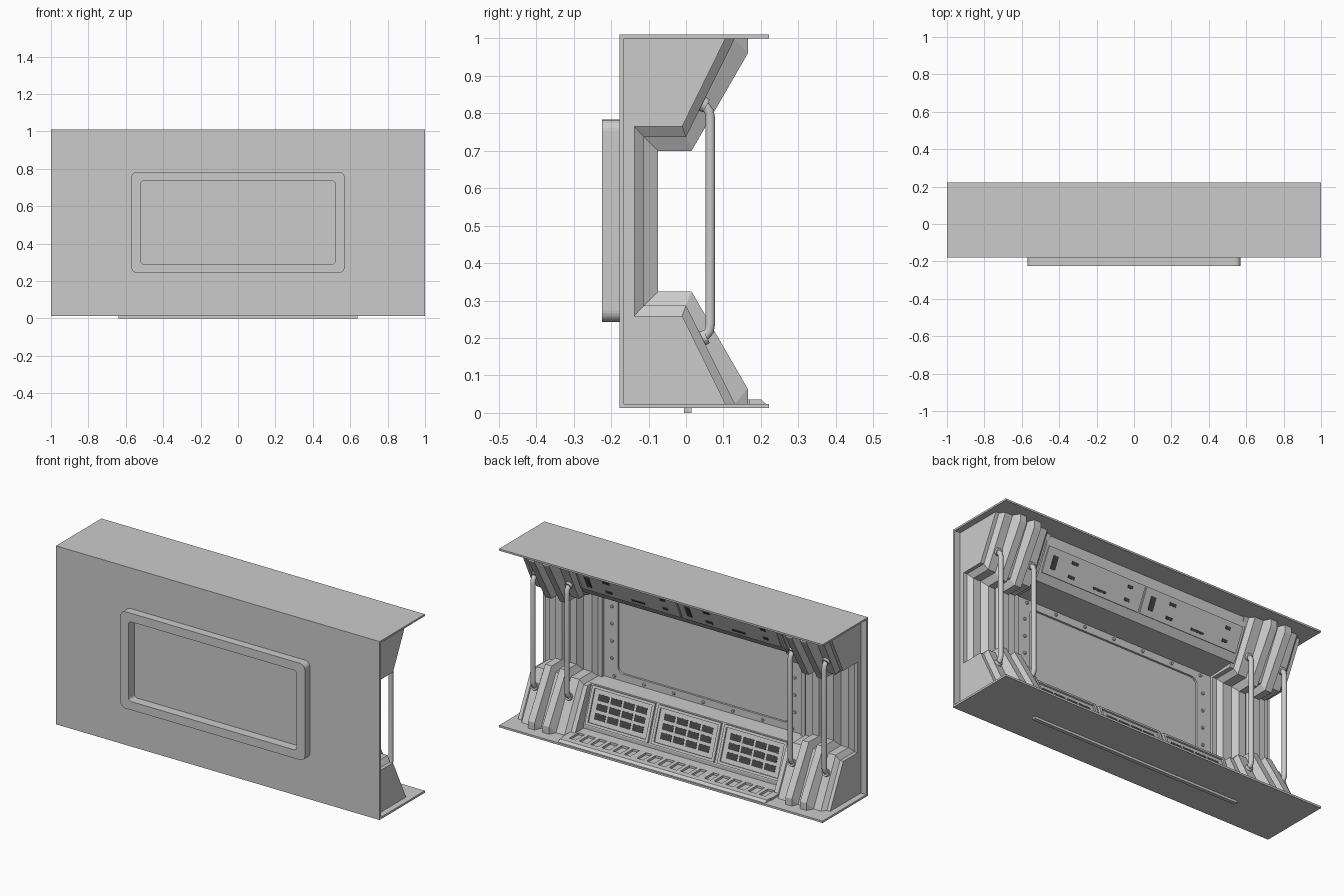
import bpy, bmesh, math
from mathutils import Vector, Matrix

if "Cube" in bpy.data.objects:
    bpy.data.objects.remove(bpy.data.objects["Cube"])

dark = bpy.data.materials.new("dark_slot")
dark.diffuse_color = (0.06, 0.06, 0.06, 1)
dark.use_nodes = True
dark.node_tree.nodes["Principled BSDF"].inputs["Base Color"].default_value = dark.diffuse_color


def finish(name, bm, mat=None):
    bmesh.ops.recalc_face_normals(bm, faces=bm.faces)
    me = bpy.data.meshes.new(name)
    bm.to_mesh(me)
    bm.free()
    ob = bpy.data.objects.new(name, me)
    bpy.context.collection.objects.link(ob)
    if mat:
        me.materials.append(mat)
    return ob


def add_box(bm, x0, x1, y0, y1, z0, z1, frame=Matrix()):
    m = Matrix.Translation(((x0 + x1) / 2, (y0 + y1) / 2, (z0 + z1) / 2)) @ Matrix.Diagonal((x1 - x0, y1 - y0, z1 - z0, 1))
    bmesh.ops.create_cube(bm, size=1, matrix=frame @ m)


def box(name, *dims):
    bm = bmesh.new()
    add_box(bm, *dims)
    return finish(name, bm)


def loft(name, loops):
    """Skin a list of equal-length closed loops and cap both ends."""
    bm = bmesh.new()
    rows = [[bm.verts.new(p) for p in lp] for lp in loops]
    n = len(rows[0])
    for a, b in zip(rows, rows[1:]):
        for i in range(n):
            j = (i + 1) % n
            bm.faces.new((a[i], a[j], b[j], b[i]))
    bm.faces.new(rows[0])
    bm.faces.new(rows[-1][::-1])
    return finish(name, bm)


def prism(name, prof, x0, x1):
    return loft(name, [[(x, y, z) for y, z in prof] for x in (x0, x1)])


def rounded(hx, z0, z1, r, k=6):
    pts = []
    for cx, cz, a0 in ((hx - r, z1 - r, 0), (r - hx, z1 - r, 90), (r - hx, z0 + r, 180), (hx - r, z0 + r, 270)):
        for i in range(k + 1):
            a = math.radians(a0 + 90 * i / k)
            pts.append((cx + r * math.cos(a), cz + r * math.sin(a)))
    return pts


def ring(name, outer, inner, y0, y1):
    bm = bmesh.new()
    rows = [[bm.verts.new((x, y, z)) for x, z in lp]
            for lp, y in ((outer, y0), (outer, y1), (inner, y1), (inner, y0))]
    n = len(outer)
    for k in range(4):
        a, b = rows[k], rows[(k + 1) % 4]
        for i in range(n):
            j = (i + 1) % n
            bm.faces.new((a[i], a[j], b[j], b[i]))
    return finish(name, bm)


def slope_frame(a, b):
    """Local x along world x, y up the slope a->b, z along the outward normal (+y)."""
    v = Vector((0, b[0] - a[0], b[1] - a[1])).normalized()
    u = Vector((1, 0, 0))
    n = u.cross(v)
    if n.y < 0:
        u, n = -u, -n
    m = Matrix((u, v, n)).transposed().to_4x4()
    m.translation = (0, a[0], a[1])
    return m


# outer shell: front wall with opening, roof and floor
opening = rounded(0.52, 0.29, 0.735, 0.018)
ring("front_wall", rounded(1.0, 0.013, 1.01, 0.0005), opening, -0.178, -0.165)
box("roof_plate", -1, 1, -0.178, 0.222, 1.0, 1.01)
box("floor_plate", -1, 1, -0.178, 0.222, 0.013, 0.024)
box("floor_keel", -0.64, 0.64, -0.005, 0.015, 0, 0.02)

# window surround, pane and bolted inner plate
ring("window_frame", rounded(0.57, 0.243, 0.783, 0.03), opening, -0.224, -0.17)
box("window_pane", -0.55, 0.55, -0.172, -0.166, 0.26, 0.76)
ring("window_inner_plate", rounded(0.62, 0.25, 0.785, 0.004), rounded(0.53, 0.30, 0.735, 0.035), -0.167, -0.155)
spots = [(-0.55 + 1.1 * i / 6, z) for i in range(7) for z in (0.277, 0.757)]
spots += [(x, 0.277 + 0.096 * i) for i in range(1, 5) for x in (-0.565, 0.565)]
bm = bmesh.new()
for x, z in spots:
    bmesh.ops.create_cone(bm, cap_ends=True, segments=8, radius1=0.009, radius2=0.007, depth=0.01,
                          matrix=Matrix.Translation((x, -0.151, z)) @ Matrix.Rotation(-math.pi / 2, 4, 'X'))
finish("window_bolts", bm)

# corrugated side frames: three nested C profiles lofted along x
LEVEL = {1: (-0.138, -0.01, 0.765, 0.105, 0.999), 2: (-0.112, 0.0, 0.737, 0.13, 0.999),
         3: (-0.075, 0.015, 0.70, 0.165, 0.96)}


def c_profile(k):
    back, ys, zs, tip, zt = LEVEL[k]
    up = [(-0.166, 1.001), (tip, 1.001), (tip, zt), (ys, zs), (back, zs)]
    return up + [(y, 1.024 - z) for y, z in reversed(up)]


STEPS = [(0.965, 1), (0.945, 1), (0.925, 2), (0.88, 2), (0.86, 3), (0.82, 3), (0.805, 2), (0.785, 2),
         (0.77, 3), (0.73, 3), (0.712, 2), (0.66, 2), (0.64, 1), (0.615, 1)]
for s, side in ((-1, "left"), (1, "right")):
    loft(side + "_ribbed_frame", [[(s * x, y, z) for y, z in c_profile(k)] for x, k in STEPS])
    # grab bars with end collars
    for x, tag in ((0.9, "outer"), (0.69, "inner")):
        path = [(0.034, 0.828), (0.052, 0.818), (0.062, 0.805), (0.065, 0.785)]
        path += [(y, 1.024 - z) for y, z in reversed(path)]
        cu = bpy.data.curves.new("bar", 'CURVE')
        cu.dimensions = '3D'
        cu.bevel_depth = 0.0135
        cu.bevel_resolution = 3
        cu.use_fill_caps = True
        sp = cu.splines.new('POLY')
        sp.points.add(len(path) - 1)
        for p, (y, z) in zip(sp.points, path):
            p.co = (s * x, y, z, 1)
        ob = bpy.data.objects.new(f"{side}_{tag}_grab_bar", cu)
        bpy.context.collection.objects.link(ob)
        for q in cu.splines:
            q.use_smooth = True
        bm = bmesh.new()
        for z, d in ((0.824, -0.44), (0.2, 0.44)):
            rot = Vector((0, 0.9, d)).to_track_quat('Z', 'Y').to_matrix().to_4x4()
            bmesh.ops.create_cone(bm, cap_ends=True, segments=16, radius1=0.021, radius2=0.019, depth=0.018,
                                  matrix=Matrix.Translation((s * x, 0.047, z)) @ rot)
        finish(f"{side}_{tag}_bar_collars", bm)

# lower console with three vent panels
low_a, low_b = (0.025, 0.055), (-0.047, 0.26)
prism("lower_console", [(-0.166, 0.023), (-0.166, 0.26), low_b, low_a, (0.025, 0.023)], -0.63, 0.63)
f = slope_frame(low_a, low_b)
plates, slots = bmesh.new(), bmesh.new()
for cx in (-0.408, 0, 0.408):
    add_box(plates, cx - 0.18, cx + 0.18, 0.018, 0.2, -0.002, 0.004, f)
    for e in (-1, 1):
        add_box(plates, cx + e * 0.186 - 0.008, cx + e * 0.186 + 0.008, 0.006, 0.212, -0.002, 0.012, f)
    add_box(plates, cx - 0.18, cx + 0.18, 0.006, 0.02, -0.002, 0.012, f)
    add_box(plates, cx - 0.18, cx + 0.18, 0.198, 0.212, -0.002, 0.012, f)
    for i in range(4):
        for j in range(3):
            x, v = cx + (i - 1.5) * 0.078, 0.109 + (j - 1) * 0.049
            add_box(slots, x - 0.033, x + 0.033, v - 0.017, v + 0.017, 0, 0.0055, f)
finish("vent_panels", plates)
finish("vent_slots", slots, dark)

# upper console with two slanted panels and small fittings
up_a, up_b = (0.03, 0.82), (0.09, 0.95)
prism("upper_console", [(-0.166, 1.001), (-0.166, 0.775), (0.005, 0.785), up_a, up_b, (0.095, 1.001)], -0.63, 0.63)
f = slope_frame(up_a, up_b)
panels, fittings = bmesh.new(), bmesh.new()
for cx in (-0.31, 0.31):
    add_box(panels, cx - 0.305, cx + 0.305, -0.14, -0.003, -0.002, 0.006, f) if f[2][1] < 0 else \
        add_box(panels, cx - 0.305, cx + 0.305, 0.003, 0.14, -0.002, 0.006, f)
    for dx, v, w, h in ((-0.25, 0.07, 0.015, 0.035), (-0.13, 0.105, 0.02, 0.008), (-0.13, 0.035, 0.02, 0.008),
                        (0.05, 0.03, 0.04, 0.006), (0.22, 0.105, 0.015, 0.008), (0.22, 0.04, 0.015, 0.008)):
        add_box(fittings, cx + dx - w, cx + dx + w, v - h, v + h, 0, 0.009, f)
finish("overhead_panels", panels)
finish("overhead_fittings", fittings, dark)

# slatted step along the floor edge
prism("step_nosing", [(0.165, 0.023), (0.165, 0.036), (0.2, 0.036), (0.215, 0.023)], -0.64, 0.64)
box("step_rear_strip", -0.63, 0.63, 0.02, 0.085, 0.023, 0.036)
bm = bmesh.new()
for i in range(19):
    x, w = (i - 9) * 0.0695, 0.02 if i % 6 == 0 else 0.011
    add_box(bm, x - w, x + w, 0.08, 0.17, 0.023, 0.036)
finish("step_slats", bm)
